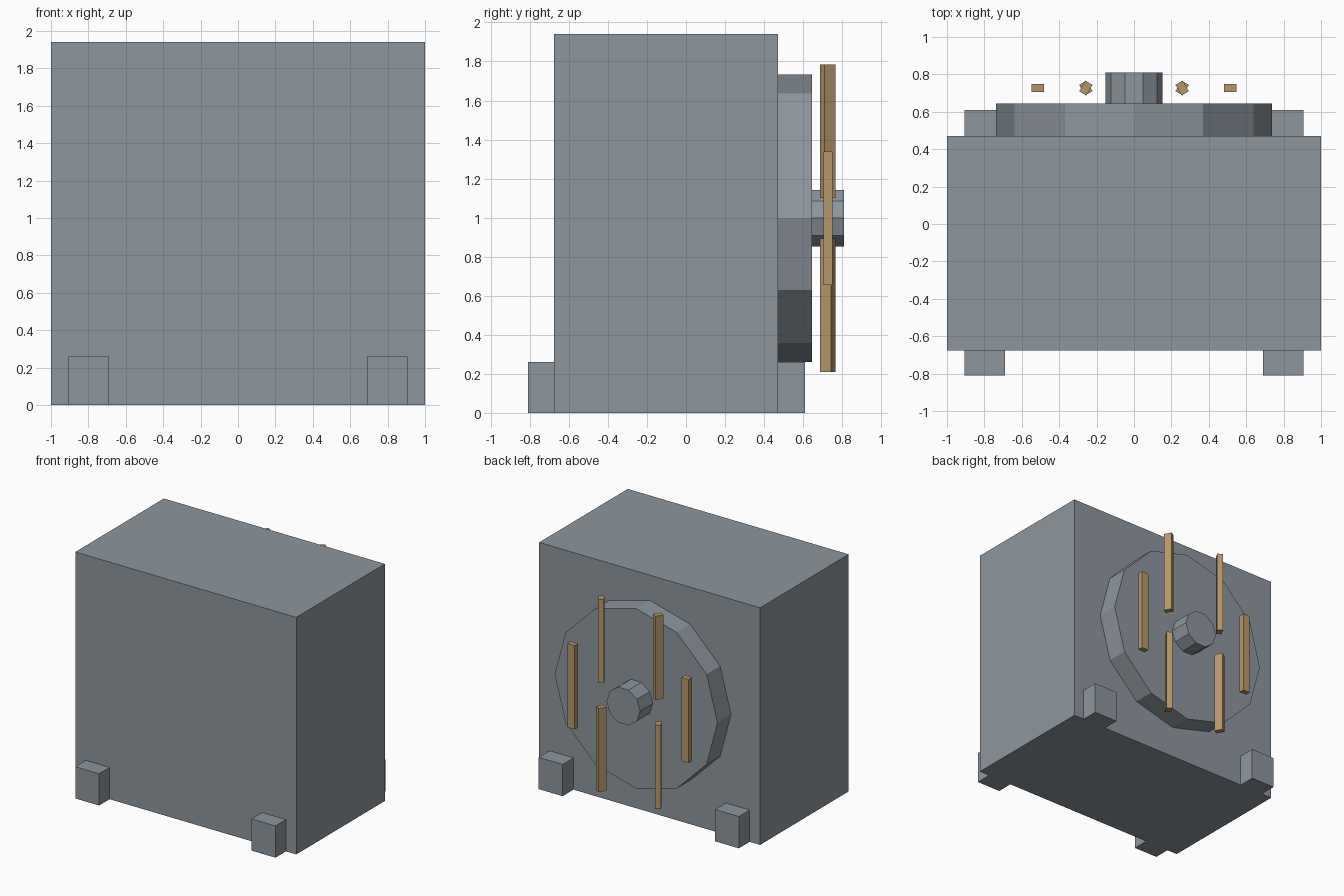
import bpy, bmesh, math
from mathutils import Matrix

if "Cube" in bpy.data.objects:
    bpy.data.objects.remove(bpy.data.objects["Cube"])


def material(name, rgb):
    m = bpy.data.materials.new(name)
    m.diffuse_color = (*rgb, 1)
    m.use_nodes = True
    m.node_tree.nodes["Principled BSDF"].inputs["Base Color"].default_value = m.diffuse_color
    return m


GREY = material("steel_grey", (0.27, 0.305, 0.34))
WOOD = material("wood_brown", (0.47, 0.31, 0.15))


def finish(name, bm, mat):
    bmesh.ops.recalc_face_normals(bm, faces=bm.faces)
    me = bpy.data.meshes.new(name)
    bm.to_mesh(me)
    bm.free()
    me.materials.append(mat)
    ob = bpy.data.objects.new(name, me)
    bpy.context.collection.objects.link(ob)
    return ob


def box(name, centre, size, mat, turn=0.0):
    bm = bmesh.new()
    bmesh.ops.create_cube(bm, size=1, matrix=Matrix.Diagonal((*size, 1)))
    ob = finish(name, bm, mat)
    ob.location = centre
    ob.rotation_euler.z = turn
    return ob


def disc(name, sides, radius, y0, y1, z, mat):
    """Prism along y with a corner on the x axis."""
    bm = bmesh.new()
    ring = [bm.verts.new((radius * math.cos(math.tau * i / sides), y0,
                          z + radius * math.sin(math.tau * i / sides)))
            for i in range(sides)]
    base = bm.faces.new(ring)
    ext = bmesh.ops.extrude_face_region(bm, geom=[base], use_keep_orig=True)
    verts = [v for v in ext["geom"] if isinstance(v, bmesh.types.BMVert)]
    bmesh.ops.translate(bm, verts=verts, vec=(0, y1 - y0, 0))
    return finish(name, bm, mat)


AXLE_Z = 0.997

# Main block
box("body", (0, -0.1025, 0.97), (2, 1.145, 1.94), GREY)

# Foot blocks sticking out at front and back
for side, x in (("left", -0.798), ("right", 0.798)):
    box(f"{side}_front_foot", (x, -0.72, 0.13), (0.216, 0.18, 0.26), GREY)
    box(f"{side}_back_foot", (x, 0.52, 0.13), (0.216, 0.18, 0.26), GREY)

# Round back plate and hub
disc("back_plate", 12, 0.737, 0.47, 0.645, AXLE_Z, GREY)
disc("hub", 10, 0.152, 0.645, 0.81, AXLE_Z, GREY)

# Six upright slats placed around the hub, each turned about its own length
for i in range(6):
    a = math.radians(60 * i)
    box(f"slat_{i + 1}",
        (0.515 * math.cos(a), 0.727, AXLE_Z + 0.515 * math.sin(a)),
        (0.065, 0.045, 0.685), WOOD, turn=-a)
